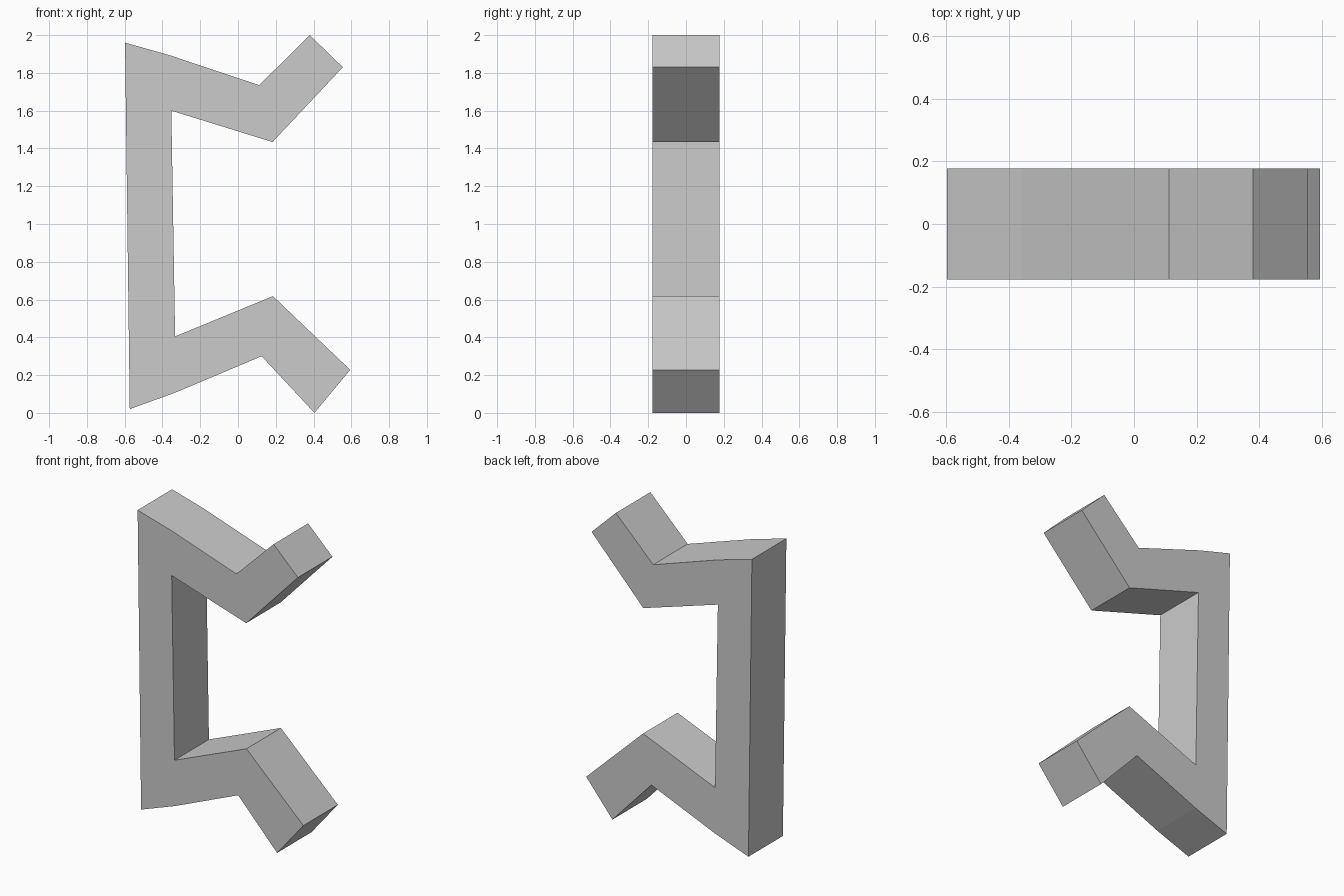
import bpy
import bmesh

cube = bpy.data.objects.get("Cube")
if cube:
    bpy.data.objects.remove(cube, do_unlink=True)

HALF_DEPTH = 0.177

# Plain grey material
grey = bpy.data.materials.new("plain_grey")
grey.use_nodes = True
colour = (0.6, 0.6, 0.6, 1.0)
grey.diffuse_color = colour
grey.node_tree.nodes["Principled BSDF"].inputs["Base Color"].default_value = colour

# Side profile of the bracket: upright, lower bent arm, upper bent arm (x, z)
lower_outer = [(-0.573, 0.02), (-0.33, 0.108), (0.125, 0.30), (0.405, 0.0)]
lower_inner = [(0.594, 0.228), (0.185, 0.618), (-0.333, 0.405)]
upper_inner = [(-0.353, 1.60), (0.183, 1.434), (0.555, 1.83)]
upper_outer = [(0.38, 2.0), (0.112, 1.735), (-0.36, 1.893), (-0.598, 1.96)]
profile = lower_outer + lower_inner + upper_inner + upper_outer

# Extrude the profile through the depth
bm = bmesh.new()
front = bm.faces.new([bm.verts.new((x, -HALF_DEPTH, z)) for x, z in profile])
extruded = bmesh.ops.extrude_face_region(bm, geom=[front], use_keep_orig=True)
back_verts = [g for g in extruded["geom"] if isinstance(g, bmesh.types.BMVert)]
bmesh.ops.translate(bm, verts=back_verts, vec=(0, 2 * HALF_DEPTH, 0))
bmesh.ops.recalc_face_normals(bm, faces=bm.faces)

mesh = bpy.data.meshes.new("bent_bracket")
bm.to_mesh(mesh)
bm.free()
mesh.materials.append(grey)
bracket = bpy.data.objects.new("bent_bracket", mesh)
bpy.context.collection.objects.link(bracket)
